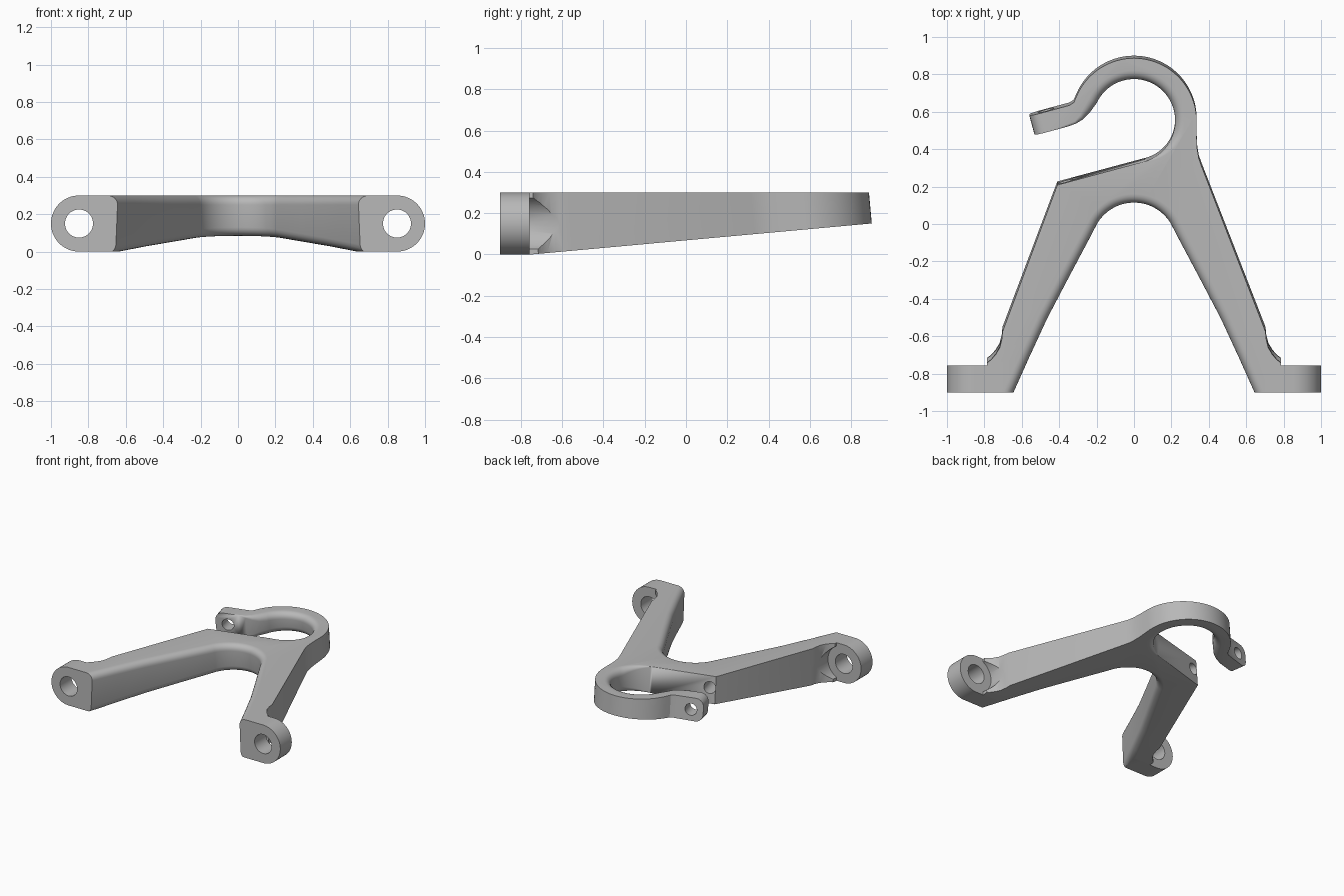
import bpy, bmesh
from math import sin, cos, pi, radians
from mathutils import Vector, Matrix

cube = bpy.data.objects.get("Cube")
if cube:
    bpy.data.objects.remove(cube, do_unlink=True)

TOP = 0.3
SLOPE = 0.091        # rise of the underside towards the back
FILLET = 0.05
RING = Vector((0, 0.565))

metal = bpy.data.materials.new("cast_grey")
metal.use_nodes = True
grey = (0.48, 0.48, 0.48, 1)
metal.diffuse_color = grey
metal.node_tree.nodes["Principled BSDF"].inputs["Base Color"].default_value = grey


def make_object(name, bm):
    bmesh.ops.recalc_face_normals(bm, faces=bm.faces)
    mesh = bpy.data.meshes.new(name)
    bm.to_mesh(mesh)
    bm.free()
    mesh.materials.append(metal)
    obj = bpy.data.objects.new(name, mesh)
    bpy.context.collection.objects.link(obj)
    return obj


def cylinder(name, start, end, radius):
    start, end = Vector(start), Vector(end)
    axis = end - start
    bm = bmesh.new()
    turn = axis.to_track_quat('Z', 'Y').to_matrix().to_4x4()
    bmesh.ops.create_cone(bm, cap_ends=True, segments=48, radius1=radius, radius2=radius,
                          depth=axis.length,
                          matrix=Matrix.Translation((start + end) / 2) @ turn)
    return make_object(name, bm)


def box(name, centre, size):
    bm = bmesh.new()
    bmesh.ops.create_cube(bm, size=1, matrix=Matrix.Translation(centre) @ Matrix.Diagonal((*size, 1)))
    return make_object(name, bm)


def combine(obj, tool, operation):
    mod = obj.modifiers.new(operation.lower(), 'BOOLEAN')
    mod.operation, mod.solver, mod.object = operation, 'EXACT', tool
    bpy.context.view_layer.objects.active = obj
    bpy.ops.object.modifier_apply(modifier=mod.name)
    bpy.data.objects.remove(tool, do_unlink=True)


def arc(centre, radius, a0, a1, steps):
    angles = [radians(a0 + (a1 - a0) * i / steps) for i in range(steps + 1)]
    return [centre + radius * Vector((cos(a), sin(a))) for a in angles]


def mirrored(points):
    return [(-x, y) for x, y in reversed(points)]


# Outline seen from above, anticlockwise; each point carries a fillet weight
outer_leg = [(0.785, -1.05), (0.785, -0.715), (0.765, -0.7), (0.74, -0.672),
             (0.718, -0.635), (0.707, -0.59), (0.703, -0.55)]
neck = [(0.36, 0.33), (0.346, 0.37), (0.338, 0.42), (0.335, 0.48)]
lug = [(-0.322, 0.665), (-0.345, 0.65), (-0.56, 0.592), (-0.532, 0.49), (-0.36, 0.536)]
lug_root = [(-0.31, 0.552), (-0.27, 0.575), (-0.235, 0.61)]
inner_leg = [(0.2, 0.013), (0.23, -0.045), (0.34, -0.25), (0.462, -0.48), (0.56, -0.69),
             (0.655, -0.9), (0.724, -1.05)]
outline = []


def add(points, weight=lambda t: 0):
    last = max(len(points) - 1, 1)
    outline.extend((Vector(p), weight(i / last)) for i, p in enumerate(points))


add(outer_leg + neck)
add(arc(RING, 0.335, 0, 157, 40))
add(lug)
add(lug_root, lambda t: 0.3 + 0.6 * t)
add(arc(RING, 0.22, 155, -75, 56), lambda t: min(1, (1 - t) * 4))
add([(-0.41, 0.2275)])
add(mirrored(outer_leg))
add(mirrored(inner_leg) + arc(Vector((0, -0.1)), 0.23, 148, 32, 30) + inner_leg, lambda t: 1)


# Bracket body: stacked loops that round the inner rims above and below
def loop_points(angle, upper):
    pts = []
    for i, (p, w) in enumerate(outline):
        d = (outline[(i + 1) % len(outline)][0] - outline[i - 1][0]).normalized()
        q = p + Vector((-d.y, d.x)) * FILLET * w * (1 - sin(angle))
        h = FILLET * w * (1 - cos(angle))
        floor = SLOPE * (q.y + 0.75)
        z = TOP - h if upper else floor + h
        pts.append((q.x, q.y - SLOPE * (z - floor), z))
    return pts


bm = bmesh.new()
steps = [pi / 2 * i / 6 for i in range(7)]
layers = [loop_points(a, False) for a in steps] + [loop_points(a, True) for a in reversed(steps)]
rings = [[bm.verts.new(p) for p in layer] for layer in layers]
for low, high in zip(rings, rings[1:]):
    for i in range(len(low)):
        j = (i + 1) % len(low)
        bm.faces.new((low[i], low[j], high[j], high[i]))
bm.faces.new(reversed(rings[0]))
bm.faces.new(rings[-1])
bmesh.ops.remove_doubles(bm, verts=bm.verts, dist=0.00005)
# Rounded end of the clamp lug
tip = [e for e in bm.edges
       if all(v.co.x < -0.51 and v.co.y > 0.4 for v in e.verts)
       and abs(e.verts[0].co.z - e.verts[1].co.z) < 0.05]
bmesh.ops.bevel(bm, geom=tip, offset=0.06, segments=5, profile=0.5, affect='EDGES')
body = make_object("bracket_body", bm)
combine(body, box("floor_cutter", (0, 0, -0.5), (4, 4, 1)), 'DIFFERENCE')


# Mounting feet: rounded in the front plane
def foot(side):
    bm = bmesh.new()
    profile = [Vector((0.71, 0))] + arc(Vector((0.85, 0.15)), 0.15, -90, 90, 32) + [Vector((0.71, TOP))]
    face = bm.faces.new([bm.verts.new((side * p.x, -1.0, p.y)) for p in profile])
    out = bmesh.ops.extrude_face_region(bm, geom=[face])["geom"]
    moved = [g for g in out if isinstance(g, bmesh.types.BMVert)]
    bmesh.ops.translate(bm, verts=moved, vec=(0, 1.0 - 0.757, 0))
    return make_object("foot", bm)


for side in (1, -1):
    x = side * 0.85
    combine(body, foot(side), 'UNION')
    combine(body, cylinder("bolt_seat", (x, -0.757, 0.15), (x, -0.59, 0.15), 0.14), 'DIFFERENCE')
    combine(body, cylinder("bolt_hole", (x, -1.2, 0.15), (x, -0.7, 0.15), 0.075), 'DIFFERENCE')
combine(body, box("front_cutter", (0, -1.4, 0), (4, 1, 2)), 'DIFFERENCE')

# Clamp screw hole through the lug and into the body
centre = Vector((-0.455, 0.555, 0.21))
along = Vector((sin(radians(15)), -cos(radians(15)), 0))
combine(body, cylinder("screw_hole", centre - along * 0.15, centre + along * 0.5, 0.045), 'DIFFERENCE')

bpy.ops.object.select_all(action='DESELECT')
body.select_set(True)
bpy.context.view_layer.objects.active = body
bpy.ops.object.shade_smooth_by_angle(angle=radians(30))
